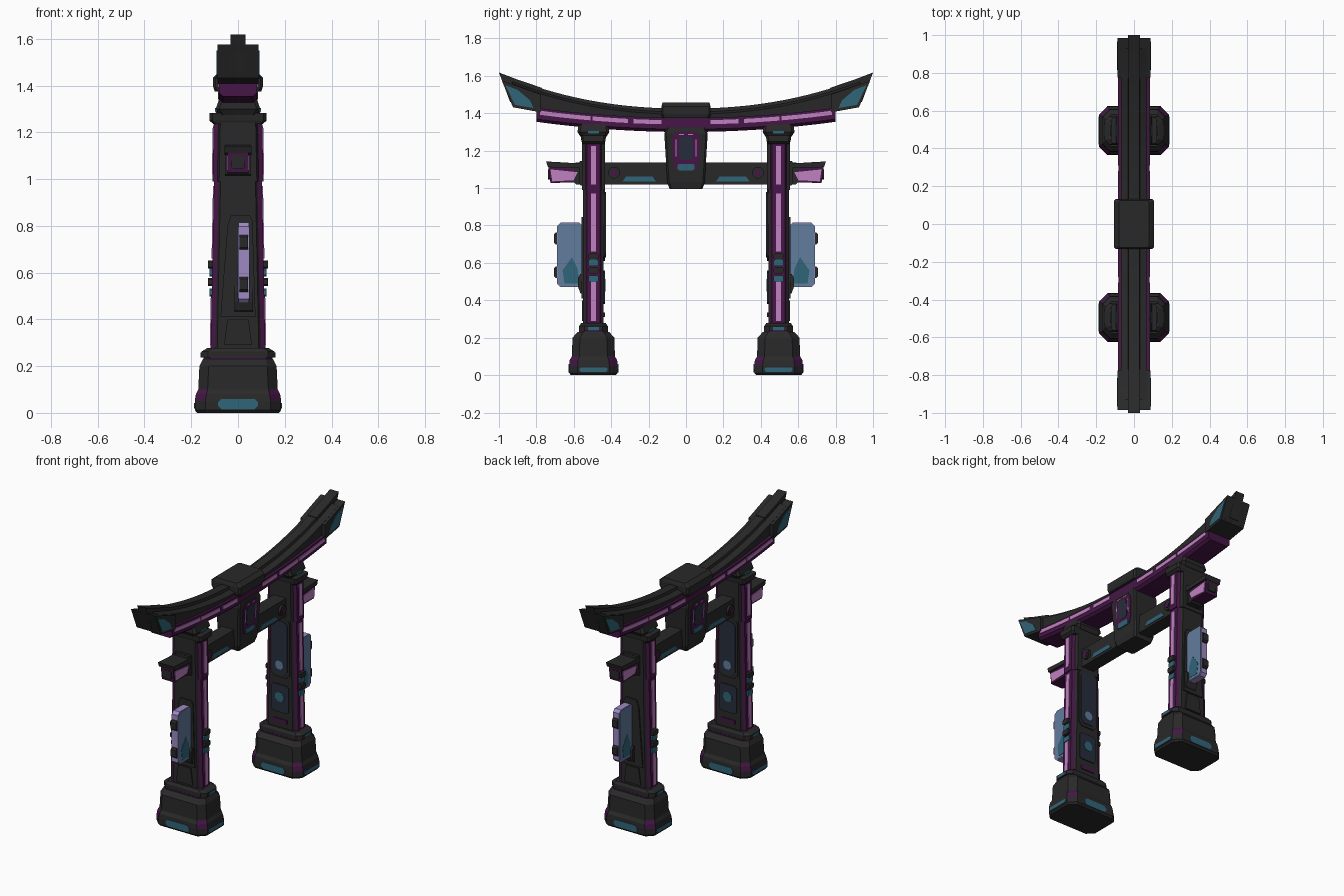
import bpy, bmesh, math

if "Cube" in bpy.data.objects:
    bpy.data.objects.remove(bpy.data.objects["Cube"])

def material(name, r, g, b):
    m = bpy.data.materials.new(name)
    m.diffuse_color = (r, g, b, 1)
    m.use_nodes = True
    m.node_tree.nodes["Principled BSDF"].inputs["Base Color"].default_value = m.diffuse_color
    return m

DARK = material("charcoal", 0.022, 0.022, 0.023)
PURPLE = material("deep purple", 0.06, 0.008, 0.06)
PINK = material("neon pink", 0.52, 0.22, 0.52)
TEAL = material("teal", 0.03, 0.13, 0.19)
SLATE = material("dark slate", 0.02, 0.026, 0.045)
GLASS = material("screen blue", 0.12, 0.2, 0.34)
LAV = material("screen lavender", 0.34, 0.25, 0.55)
PC = 0.495  # pillar centre in y


def loft(name, rings, mats, rule=None, mx=False, my=False, smooth=False):
    """Skin closed rings of points; rule(segment, ring) gives the material slot."""
    mats = mats if isinstance(mats, list) else [mats]
    for sx in ((1, -1) if mx else (1,)):
        for sy in ((1, -1) if my else (1,)):
            bm = bmesh.new()
            vs = [[bm.verts.new((x * sx, y * sy, z)) for x, y, z in r] for r in rings]
            n = len(rings[0])
            for j in range(len(rings) - 1):
                for k in range(n):
                    l = (k + 1) % n
                    f = bm.faces.new((vs[j][k], vs[j][l], vs[j + 1][l], vs[j + 1][k]))
                    f.material_index = rule(k, j) if rule else 0
            bm.faces.new(vs[0])
            bm.faces.new(vs[-1])
            bmesh.ops.recalc_face_normals(bm, faces=bm.faces)
            me = bpy.data.meshes.new(name)
            bm.to_mesh(me)
            bm.free()
            for m in mats:
                me.materials.append(m)
            ob = bpy.data.objects.new(name, me)
            bpy.context.collection.objects.link(ob)
            if smooth:
                bpy.ops.object.select_all(action='DESELECT')
                ob.select_set(True)
                bpy.context.view_layer.objects.active = ob
                bpy.ops.object.shade_smooth_by_angle(angle=math.radians(25))


def oct_ring(hx, hy, c, z, cy=0.0):
    p = [(hx, -hy + c), (hx, hy - c), (hx - c, hy), (c - hx, hy)]
    p += [(-hx, hy - c), (-hx, c - hy), (c - hx, -hy), (hx - c, -hy)]
    return [(x, y + cy, z) for x, y in p]


def tiers(name, mats, levels, cy=0.0, rule=None, my=False):
    loft(name, [oct_ring(hx, hy, c, z, cy) for z, hx, hy, c in levels], mats, rule, my=my)


def side_plate(name, mat, poly, x0, x1, mx=True, my=False):
    """Polygon in y,z extruded along x."""
    loft(name, [[(x, y, z) for y, z in poly] for x in (x0, x1)], mat, mx=mx, my=my)


def end_plate(name, mat, poly, y0, y1, mx=False):
    """Polygon in x,z extruded along y, on both pillars."""
    loft(name, [[(x, y, z) for x, z in poly] for y in (y0, y1)], mat, mx=mx, my=True)


def rect(a0, a1, b0, b1, c=0.0):
    if not c:
        return [(a0, b0), (a1, b0), (a1, b1), (a0, b1)]
    return [(a0 + c, b0), (a1 - c, b0), (a1, b0 + c), (a1, b1 - c),
            (a1 - c, b1), (a0 + c, b1), (a0, b1 - c), (a0, b0 + c)]


def disc(cy, cz, r, n=12):
    return [(cy + r * math.cos(t * 2 * math.pi / n), cz + r * math.sin(t * 2 * math.pi / n)) for t in range(n)]


# --- stepped bases
tiers("pillar_base", [DARK, PURPLE],
      [(0, .175, .12, .04), (.012, .185, .13, .045), (.05, .185, .13, .045), (.08, .18, .127, .045),
       (.1, .17, .115, .04), (.2, .165, .112, .04), (.23, .15, .085, .03)],
      PC, lambda k, j: 1 if k % 2 and j in (2, 3) else 0, my=True)
tiers("base_glow_line", PURPLE, [(.225, .148, .078, .028), (.238, .148, .078, .028)], PC, my=True)
tiers("base_collar", DARK, [(.236, .157, .077, .028), (.262, .157, .077, .028), (.278, .13, .066, .02)], PC, my=True)
side_plate("base_side_light", TEAL, rect(PC - .075, PC + .075, .018, .042, .008), .18, .188, my=True)
side_plate("collar_side_light", TEAL, rect(PC - .03, PC + .03, .238, .258), .15, .16, my=True)
for s in (1,):
    end_plate("base_end_light", TEAL, rect(-.085, .085, .015, .06, .015), PC + .125, PC + .133)
    end_plate("base_inner_light", TEAL, rect(-.085, .085, .015, .06, .015), PC - .133, PC - .125)


# --- tapered pillars with purple edge rails
def px(z):
    return .117 - .02 * (z - .27)


def pillar_ring(z, g=0.0):
    X = px(z) + g
    h = [(X - .028, -.055 - g), (X - .02, -.043), (X, -.035), (X, .035), (X - .02, .043), (X - .028, .055 + g)]
    h += [(-x, -y) for x, y in h]
    return [(x, y + PC, z) for x, y in h]


def rails(k, j):
    return 1 if k % 6 in (1, 2, 3) else 0


loft("pillar", [pillar_ring(z) for z in (.26, 1.26)], [DARK, PURPLE], rails, my=True)
loft("pillar_upper_sleeve", [pillar_ring(z, .006) for z in (.99, 1.25)], [DARK, PURPLE], rails, my=True)
# neon strips down the rails
for z0, z1, g in ((.29, .5, 0), (.66, .97, 0), (1.02, 1.225, .006)):
    rings = [[(px(z) + g + dx, PC + dy, z) for dx, dy in ((-.005, -.014), (.004, -.014), (.004, .014), (-.005, .014))]
             for z in (z0, z1)]
    loft("pillar_neon_strip", rings, PINK, mx=True, my=True)
# clamps on the rails
for z, m in ((.515, TEAL), (.56, DARK), (.6, TEAL), (.635, DARK)):
    side_plate("rail_clamp", m, rect(PC - .026, PC + .026, z - .017, z + .017, .006), .1, .128 if m == DARK else .121, my=True)
# outer face: raised tapered panels
O = PC + .055
end_plate("outer_panel", DARK, [(-.075, .41), (.075, .41), (.062, .82), (.05, .845), (-.03, .845), (-.045, .8)], O - .01, O + .008)
end_plate("outer_lower_panel", DARK, [(-.06, .29), (.06, .29), (.045, .4), (-.045, .4)], O - .01, O + .007)
# inner face: display panels
I = PC - .055
end_plate("inner_panel_frame", DARK, rect(-.07, .07, .61, 1.0, .025), I - .007, I + .01)
end_plate("inner_display", SLATE, rect(-.055, .055, .63, .98, .022), I - .011, I)
end_plate("inner_display_glow", GLASS, disc(0, .69, .03, 10), I - .013, I)
end_plate("lower_display", SLATE, rect(-.062, .062, .38, .56, .012), I - .007, I + .01)
end_plate("lower_display_glow", TEAL, disc(0, .48, .034, 7), I - .01, I)
end_plate("inner_purple_bar", PURPLE, rect(-.05, .05, .31, .335), I - .006, I + .01)

# --- glass side screens with brackets and clips
S0, S1 = .553, .69
poly = rect(S0, S1, .47, .815, .018)
loft("side_screen", [[(x, y, z) for y, z in poly] for x in (.002, .047)], LAV, my=True)
for a, b in ((.046, .049), (0, .003)):
    side_plate("screen_face", GLASS, rect(S0 + .004, S1 - .004, .474, .811, .018), a, b, mx=False, my=True)
for a, b in ((.048, .051), (-.002, .001)):
    side_plate("screen_glow", TEAL, [(.57, .49), (.65, .49), (.66, .56), (.61, .63), (.58, .57)], a, b, mx=False, my=True)
for z in (.55, .73):
    side_plate("screen_clip", DARK, rect(.672, .706, z - .032, z + .032, .01), .006, .043, mx=False, my=True)
side_plate("screen_bracket", DARK, [(.54, .42), (.566, .44), (.578, .475), (.578, .52), (.565, .54), (.54, .54)],
           -.015, .064, mx=False, my=True)

# --- capitals
tiers("capital_lower", DARK, [(1.235, .105, .058, .012), (1.25, .122, .064, .012), (1.282, .122, .068, .012)], PC, my=True)
tiers("capital_upper", DARK, [(1.275, .08, .07, .015), (1.3, .095, .085, .015), (1.345, .08, .08, .015)], PC, my=True)
side_plate("capital_light", TEAL, rect(PC - .03, PC + .03, 1.29, 1.305), .09, .099, my=True)


# --- curved top beam
def top(y):
    return 1.425 + .19 * abs(y) ** 2.2


def bot(y):
    return 1.37 + .085 * abs(y) ** 2


def span(a, b, n=24):
    return [a + (b - a) * i / n for i in range(n + 1)]


def roof_ring(y, w=.07):
    t, b = top(y), bot(y)
    return [(w - .005, y, b), (w, y, t - .03), (.032, y, t - .018), (.028, y, t),
            (-.028, y, t), (-.032, y, t - .018), (-w, y, t - .03), (-w + .005, y, b)]


loft("top_beam", [roof_ring(y) for y in span(-.93, .93, 40)], DARK, smooth=True)
loft("under_beam", [[(s * w, y, bot(y) + d) for s, w, d in
                     ((1, .065, -.07), (1, .082, -.055), (1, .082, .005), (-1, .082, .005), (-1, .082, -.055), (-1, .065, -.07))]
                    for y in span(-.8, .8, 36)], PURPLE, smooth=True)
for a, b in ((.13, .28), (.31, .5), (.51, .78)):
    loft("beam_neon_strip", [[(x, y, bot(y) + d) for x, d in ((.078, -.03), (.086, -.03), (.086, -.008), (.078, -.008))]
                             for y in span(a, b, 8)], PINK, mx=True, my=True)

# upswept end caps, slanted outward at the tip
cap = [(.775, 1.405), (.925, 1.432), (.985, 1.575), (.9, 1.545), (.775, 1.5)]
loft("beam_end_cap", [[(x, y, z) for y, z in cap] for x in (-.088, .088)], DARK, my=True)
ridge = [(.77, 1.45), (.94, 1.46), (1.0, 1.618), (.9, top(.9) + .004), (.77, top(.77) + .004)]
loft("end_ridge", [[(x, y, z) for y, z in ridge] for x in (-.032, .032)], DARK, my=True)
side_plate("end_cap_light", TEAL, [(.815, 1.428), (.915, 1.445), (.965, 1.55), (.9, 1.525), (.835, 1.47)], .085, .091, my=True)

# centre saddle on the beam
tiers("beam_saddle", DARK, [(1.375, .1, .125, .01), (1.395, .106, .132, .01), (1.435, .106, .132, .01), (1.458, .08, .125, .01)])

# --- lower tie beam
side_plate("tie_beam", DARK, rect(-.6, .6, 1.02, 1.138, .012), -.045, .045, mx=False)
side_plate("tie_beam_light", TEAL, [(.16, 1.035), (.34, 1.035), (.32, 1.062), (.18, 1.062)], .04, .049, my=True)
side_plate("tie_beam_bolt", DARK, disc(.385, 1.082, .032), .04, .06, my=True)
side_plate("tie_beam_bolt_core", PURPLE, disc(.385, 1.082, .018), .055, .064, my=True)
# projecting ends
side_plate("tie_end", PURPLE, [(.54, 1.03), (.725, 1.028), (.737, 1.12), (.54, 1.12)], -.045, .045, mx=False, my=True)
side_plate("tie_end_neon", PINK, [(.6, 1.042), (.715, 1.036), (.725, 1.1), (.58, 1.085)], .04, .049, my=True)
side_plate("tie_end_roof", DARK, [(.54, 1.105), (.738, 1.112), (.748, 1.142), (.7, 1.14), (.54, 1.13)], -.057, .057, mx=False, my=True)
end_plate("tie_end_face", DARK, rect(-.03, .03, 1.045, 1.1, .008), .725, .738)
side_plate("tie_collar", DARK, rect(.545, .57, 1.015, 1.145, .005), -.055, .055, mx=False, my=True)

# --- hanging centre plaque
tiers("centre_plaque", DARK, [(.995, .066, .088, .01), (1.03, .076, .1, .01), (1.29, .09, .116, .01), (1.325, .084, .105, .01)])


def plaque_plate(name, mat, poly, lift, my=False):
    def fx(z):
        return .076 + .014 * (z - 1.03) / .26
    loft(name, [[(fx(z) + d, y, z) for y, z in poly] for d in (-.008, lift)], mat, mx=True, my=my)


plaque_plate("plaque_inset", PURPLE, [(-.055, 1.1), (.055, 1.1), (.072, 1.15), (.075, 1.27), (.055, 1.302),
                                      (-.055, 1.302), (-.075, 1.27), (-.072, 1.15)], .004)
plaque_plate("plaque_window", SLATE, rect(-.038, .038, 1.15, 1.275, .015), .006)
plaque_plate("plaque_neon_side", PINK, rect(.05, .056, 1.17, 1.26), .007, my=True)
plaque_plate("plaque_neon_top", PINK, rect(.012, .038, 1.284, 1.29), .007, my=True)
plaque_plate("plaque_light", TEAL, rect(-.045, .045, 1.095, 1.13, .008), .008)
